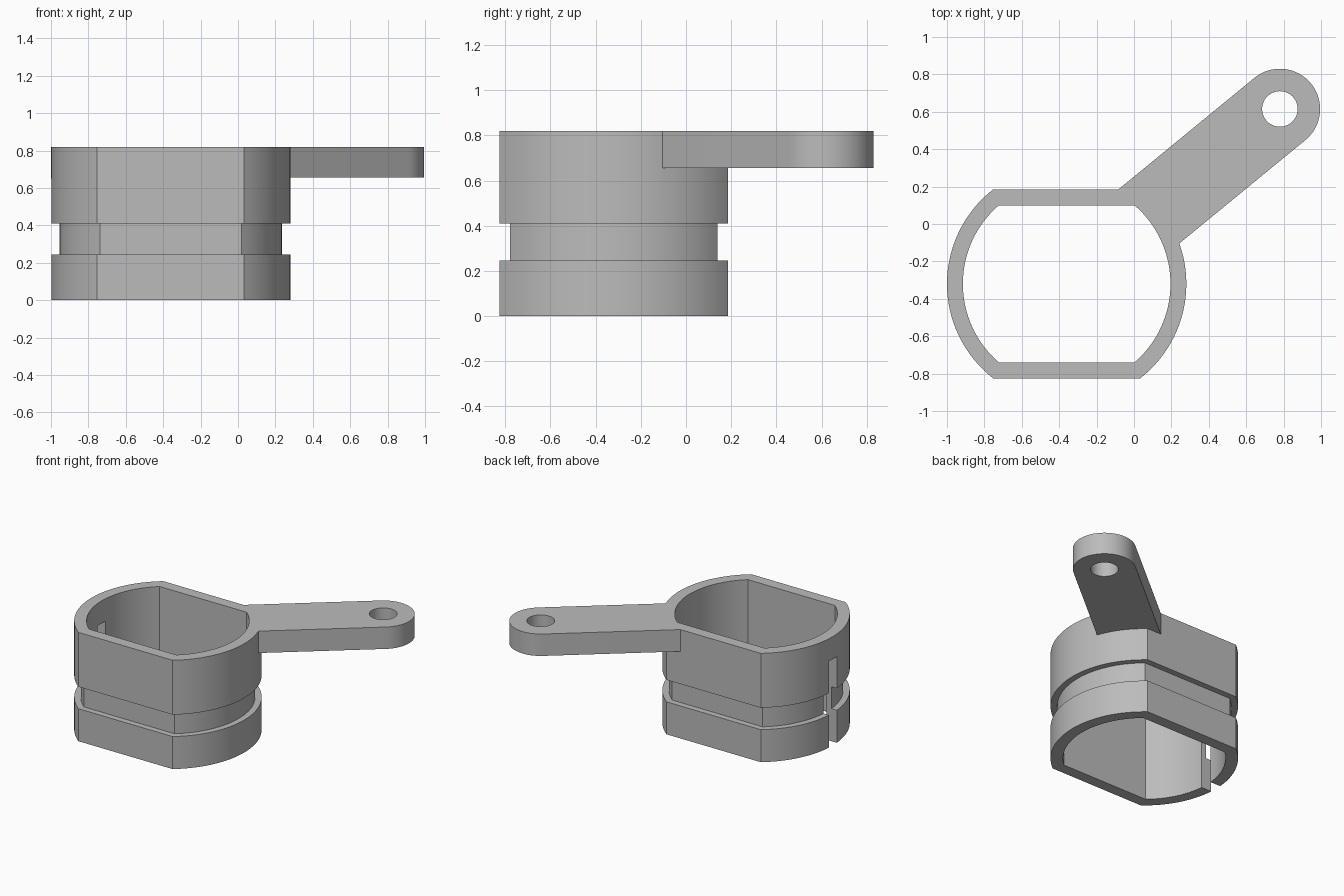
import bpy, bmesh, math
from mathutils import Vector

cube = bpy.data.objects.get("Cube")
if cube:
    bpy.data.objects.remove(cube, do_unlink=True)

CENTRE = Vector((-0.36, -0.32))   # axis of the collar
EYE = Vector((0.78, 0.615))       # axis of the arm hole
RADIUS, FLAT, HEIGHT = 0.64, 0.505, 0.82

grey = bpy.data.materials.new("light grey")
grey.use_nodes = True
grey.diffuse_color = (0.5, 0.5, 0.5, 1)
grey.node_tree.nodes["Principled BSDF"].inputs["Base Color"].default_value = grey.diffuse_color


def arc(centre, radius, start, end, steps):
    return [centre + radius * Vector((math.cos(a), math.sin(a)))
            for a in (start + (end - start) * i / steps for i in range(steps + 1))]


def collar_outline(inset):
    """Circle with its front and back cut flat, moved inward by inset."""
    r = RADIUS - inset
    a = math.asin((FLAT - inset) / r)
    return arc(CENTRE, r, -a, a, 32) + arc(CENTRE, r, math.pi - a, math.pi + a, 32)


def loft(name, levels):
    """Solid through (height, outline) levels with equal point counts."""
    bm = bmesh.new()
    rings = [[bm.verts.new((p.x, p.y, z)) for p in outline] for z, outline in levels]
    for low, high in zip(rings, rings[1:]):
        for i in range(len(low)):
            j = (i + 1) % len(low)
            bm.faces.new((low[i], low[j], high[j], high[i]))
    bm.faces.new(rings[0][::-1])
    bm.faces.new(rings[-1])
    bmesh.ops.recalc_face_normals(bm, faces=bm.faces)
    mesh = bpy.data.meshes.new(name)
    bm.to_mesh(mesh)
    bm.free()
    mesh.materials.append(grey)
    obj = bpy.data.objects.new(name, mesh)
    bpy.context.collection.objects.link(obj)
    return obj


def prism(name, outline, low, high):
    return loft(name, [(low, outline), (high, outline)])


def combine(target, tool, operation):
    bpy.context.view_layer.objects.active = target
    mod = target.modifiers.new(operation.lower(), "BOOLEAN")
    mod.operation, mod.object, mod.solver = operation, tool, "EXACT"
    bpy.ops.object.modifier_apply(modifier=mod.name)
    bpy.data.objects.remove(tool, do_unlink=True)


# Collar with a groove around its middle
outer, groove = collar_outline(0), collar_outline(0.045)
collar = loft("collar_with_arm", [(0, outer), (0.245, outer), (0.245, groove),
                                  (0.41, groove), (0.41, outer), (HEIGHT, outer)])

# Round-ended arm pointing away from the collar axis
axis = (EYE - CENTRE).normalized()
side = Vector((-axis.y, axis.x))
turn = math.atan2(axis.y, axis.x)
root = CENTRE + axis * 0.45
arm_outline = arc(EYE, 0.215, turn - math.pi / 2, turn + math.pi / 2, 32)
arm_outline += [root + side * 0.215, root - side * 0.215]
combine(collar, prism("arm", arm_outline, 0.655, HEIGHT), "UNION")

# Open bore, arm hole and the slot through the side wall
combine(collar, prism("bore", collar_outline(0.085), -0.1, 1), "DIFFERENCE")
combine(collar, prism("arm_hole", arc(EYE, 0.095, 0, math.tau * 47 / 48, 47), 0.5, 1), "DIFFERENCE")
slot = [CENTRE + Vector(p) for p in ((-0.8, -0.05), (-0.4, -0.05), (-0.4, 0.045), (-0.8, 0.045))]
combine(collar, prism("slot", slot, -0.1, 0.65), "DIFFERENCE")

bpy.ops.object.select_all(action="DESELECT")
collar.select_set(True)
bpy.context.view_layer.objects.active = collar
bpy.ops.object.shade_smooth_by_angle(angle=math.radians(25))
